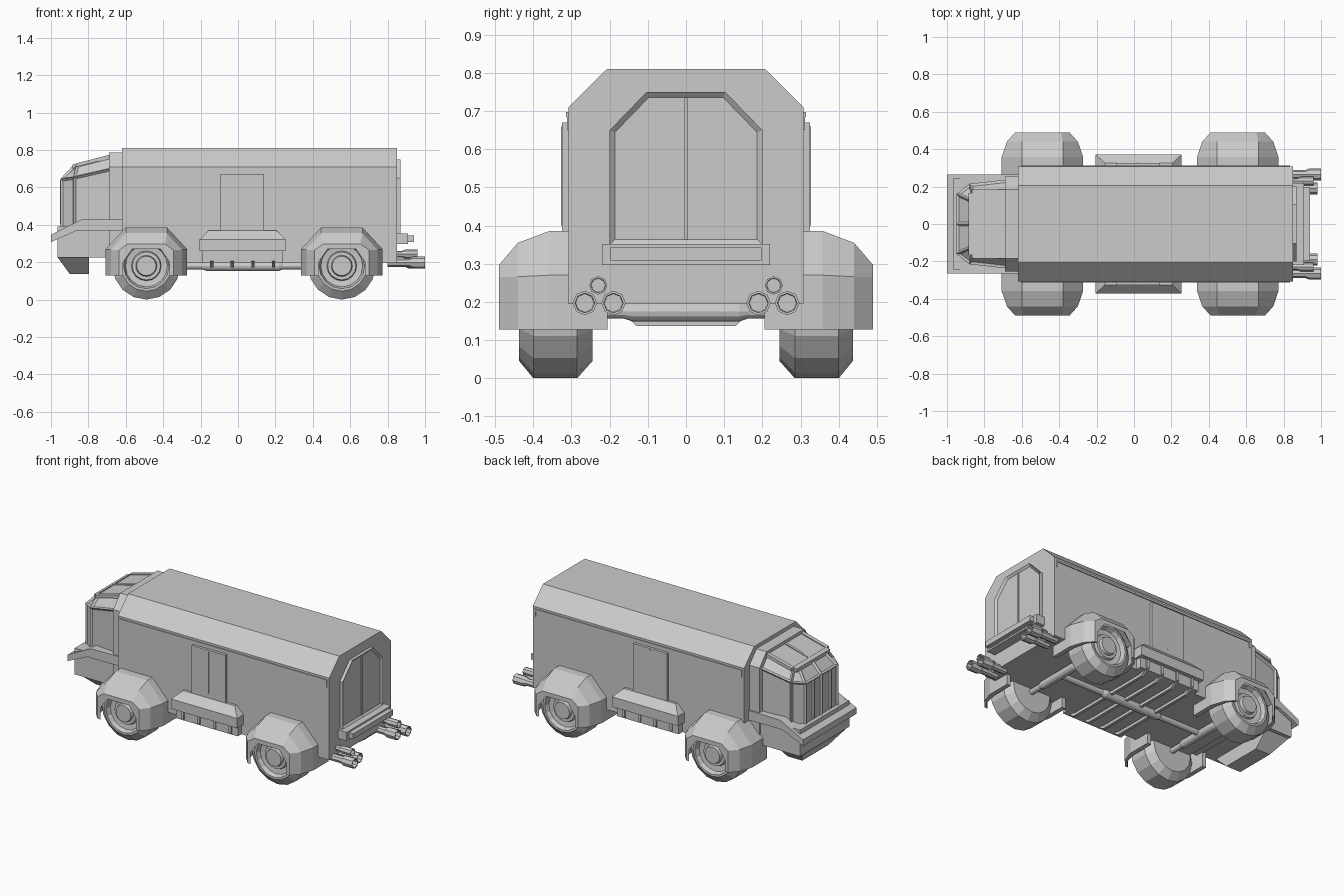
import bpy, bmesh, math
from mathutils import Vector

if "Cube" in bpy.data.objects:
    bpy.data.objects.remove(bpy.data.objects["Cube"])


def loft(name, rings, inset=None, split_cap=False):
    """Join equal-sized closed rings with quads and cap both ends."""
    bm = bmesh.new()
    vs = [[bm.verts.new(p) for p in r] for r in rings]
    n = len(rings[0])
    sides = []
    for a, b in zip(vs, vs[1:]):
        for i in range(n):
            j = (i + 1) % n
            sides.append(bm.faces.new((a[i], a[j], b[j], b[i])))
    bm.faces.new(vs[0][::-1])
    cap = bm.faces.new(vs[-1])
    bmesh.ops.recalc_face_normals(bm, faces=bm.faces[:])
    if inset:
        bm.normal_update()
        picked = inset[0](sides, cap)
        bmesh.ops.inset_individual(bm, faces=picked, thickness=inset[1],
                                   depth=inset[2], use_even_offset=True)
    me = bpy.data.meshes.new(name)
    bm.to_mesh(me)
    bm.free()
    ob = bpy.data.objects.new(name, me)
    bpy.context.collection.objects.link(ob)
    return ob


def box(name, x, y, z):
    q = [(x[0], y[0]), (x[1], y[0]), (x[1], y[1]), (x[0], y[1])]
    return loft(name, [[(a, b, h) for a, b in q] for h in z])


def along_x(name, x0, x1, yz, inset=None):
    return loft(name, [[(x, y, z) for y, z in yz] for x in (x0, x1)], inset)


def along_y(name, y0, y1, xz):
    return loft(name, [[(x, y, z) for x, z in xz] for y in (y0, y1)])


def lathe(name, axis, centre, profile, n):
    """Profile is (distance along axis, radius); centre is the axis start."""
    rings = []
    for t, r in profile:
        ring = []
        for i in range(n):
            a = 2 * math.pi * i / n
            u, v = r * math.cos(a), r * math.sin(a)
            ring.append(Vector(centre) + Vector((t, u, v) if axis == 'x' else (u, t, v)))
        rings.append(ring)
    return loft(name, rings)


def mirrored(pts):
    return pts + [(-a, b) for a, b in reversed(pts)]


# Main body with chamfered roof, and the collar behind the cab
along_x("body", -.62, .85, mirrored([(.308, .195), (.308, .71), (.207, .81)]))
along_x("collar", -.69, -.61, mirrored([(.255, .22), (.255, .71), (.185, .787)]))

# Nose: lip, lower box and chin
along_y("nose_lip", -.265, .265, [(-1, .307), (-1, .346), (-.84, .427), (-.61, .43),
                                  (-.61, .37), (-.86, .37)])
box("nose_box", (-.965, -.61), (-.245, .245), (.225, .39))
loft("chin", [[(x0, -y, z), (-.797, -y, z), (-.797, y, z), (x0, y, z)]
              for x0, y, z in ((-.90, .13, .137), (-.965, .225, .227))])


# Cab with inset window panes
def cab_ring(pts):
    (x, y, z), (mx, my, mz), (fx, fy, fz) = pts
    return [(x, y, z), (mx, my, mz), (fx, fy, fz), (fx, 0, fz),
            (fx, -fy, fz), (mx, -my, mz), (x, -y, z)]


loft("cab", [cab_ring([(-.66, .24, .36), (-.88, .215, .36), (-.95, .16, .36)]),
             cab_ring([(-.66, .24, .705), (-.88, .215, .655), (-.95, .16, .645)]),
             cab_ring([(-.66, .185, .775), (-.865, .165, .722), (-.885, .13, .715)])],
     inset=(lambda sides, cap: [f for i, f in enumerate(sides) if i % 7 != 6], .012, -.01))
for s in (-1, 1):
    # Roof frame bars and window pillars
    y0, y1 = sorted((s * .16, s * .185))
    along_y("roof_bar", y0, y1, [(-.865, .71), (-.865, .728), (-.66, .781), (-.66, .76)])
    box("front_pillar", (-.953, -.93), (s * .085 - .006, s * .085 + .006), (.40, .64))
along_y("roof_centre_bar", -.008, .008, [(-.885, .70), (-.885, .721), (-.66, .781), (-.66, .76)])
along_y("roof_front_bar", -.165, .165, [(-.885, .70), (-.885, .721), (-.86, .729), (-.86, .71)])

# Rear double door with frame and centre seam
along_x("rear_door", .845, .87, mirrored([(.2, .35), (.2, .65), (.103, .75)]),
        inset=(lambda sides, cap: [cap], .014, -.012))
box("rear_door_seam", (.85, .864), (-.004, .004), (.364, .736))

# Rear step
box("rear_step", (.845, .91), (-.22, .22), (.297, .352))
box("rear_step_edge", (.90, .94), (-.198, .198), (.308, .342))

for s in (-1, 1):
    def span(a, b):
        return tuple(sorted((s * a, s * b)))

    # Side rail with end tabs, and side door
    box("side_rail", (-.605, .835), span(.30, .314), (.684, .697))
    for x in (-.605, .827):
        box("rail_tab", (x, x + .008), span(.30, .312), (.65, .69))
    box("side_door", (-.095, .14), span(.30, .325), (.36, .67))
    box("side_door_handle", (.019, .025), span(.32, .328), (.40, .66))

    # Side locker with sloping top, and a slimmer base
    loft("side_locker", [[(x0, s * .30, z), (x1, s * .30, z), (x1, s * y, z), (x0, s * y, z)]
                         for x0, x1, y, z in ((-.205, .255, .372, .26), (-.205, .255, .372, .322),
                                              (-.155, .205, .325, .37))])
    box("locker_base", (-.19, .24), span(.29, .345), (.195, .265))

    for cx in (-.49, .555):
        # Faceted wheel arch: outer and inner half-profiles per section
        rings = []
        for y, a, b, zb, zt, c, d, zc, zi in (
                (.205, .218, .11, .27, .386, .19, .095, .26, .37),
                (.357, .218, .11, .27, .386, .19, .095, .26, .37),
                (.44, .19, .11, .266, .355, .17, .09, .245, .33),
                (.49, .145, .10, .265, .297, .125, .075, .20, .27)):
            outer = [(-a, .128), (-a, zb), (-b, zt), (b, zt), (a, zb), (a, .128)]
            inner = [(c, .128), (c, zc), (d, zi), (-d, zi), (-c, zc), (-c, .128)]
            rings.append([(cx + x, s * y, z) for x, z in outer + inner])
        loft("wheel_arch", rings)

        # Tyre, rim and hub as one lathed form
        prof = [(.245, .10), (.245, .135), (.285, .18), (.40, .18), (.437, .135), (.437, .122),
                (.41, .112), (.405, .08), (.42, .075), (.42, .057), (.44, .052), (.44, .03)]
        lathe("wheel", 'y', (cx, 0, .18), [(s * t, r) for t, r in prof], 16)

    # Three hollow exhaust pipes on each side
    for y, z, r, end in ((.265, .197, .032, 1.0), (.19, .197, .032, .98), (.23, .243, .024, .96)):
        lathe("exhaust_pipe", 'x', (0, s * y, z),
              [(.80, r * .7), (end - .085, r * .7), (end - .065, r), (end, r),
               (end, r * .8), (end - .05, r * .75)], 8)

# Axles with thicker middle, and drive shaft
for cx in (-.49, .555):
    lathe("axle", 'y', (cx, 0, .175), [(-.26, .018), (-.165, .018), (-.14, .026),
                                       (.14, .026), (.165, .018), (.26, .018)], 12)
lathe("drive_shaft", 'x', (0, 0, .18), [(-.49, .018), (-.19, .018), (-.17, .027),
                                        (.22, .027), (.24, .018), (.555, .018)], 12)

# Cross ribs under the floor, turned up at the ends
for x in (-.14, -.03, .08, .19):
    along_x("floor_rib", x - .009, x + .009,
            mirrored([(.30, .172), (.352, .205), (.352, .265), (.335, .265), (.335, .215), (.295, .19)]))
